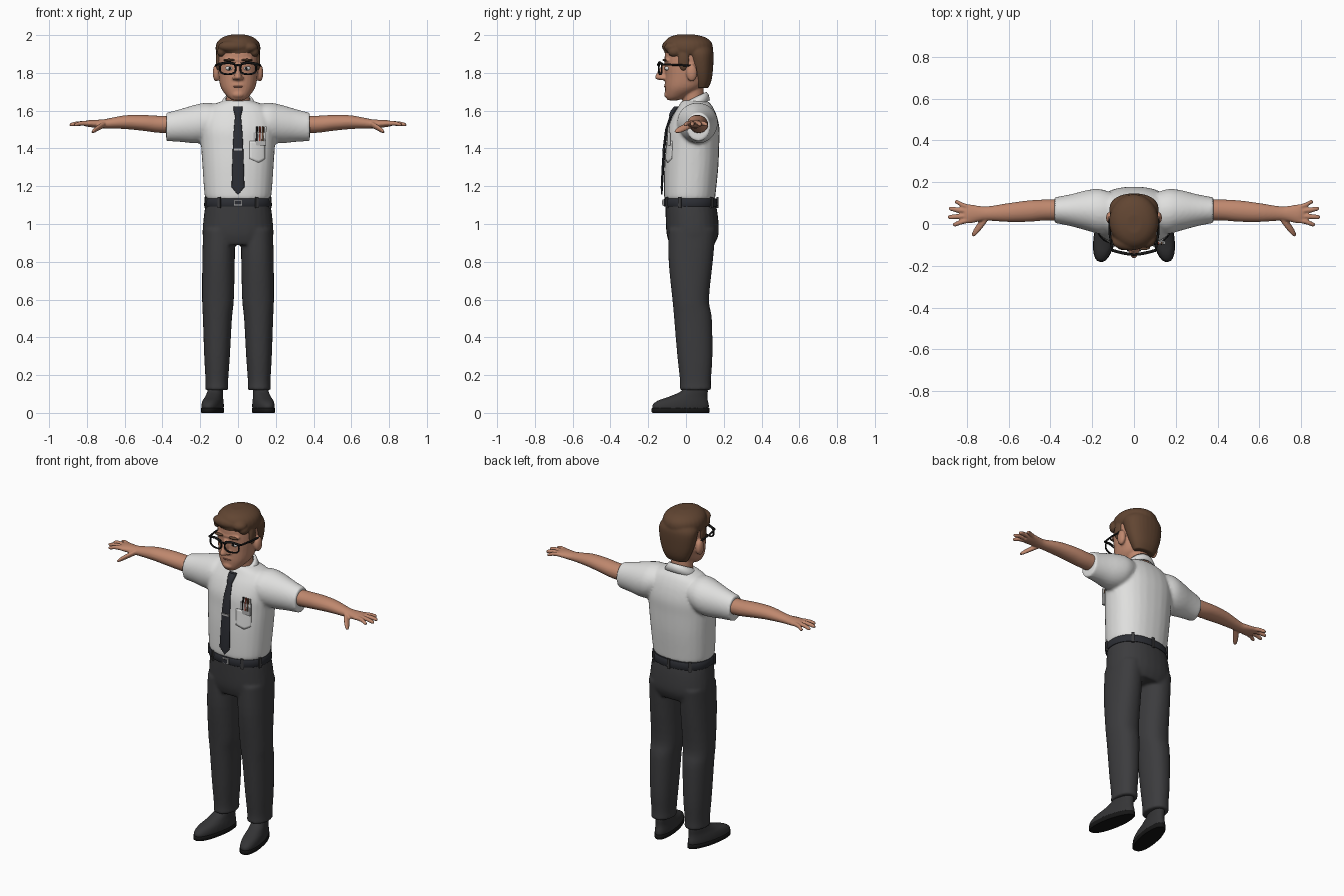
import bpy, bmesh
from math import sin, cos, pi, exp, copysign, radians
from mathutils import Matrix, Vector

if "Cube" in bpy.data.objects:
    bpy.data.objects.remove(bpy.data.objects["Cube"])


def material(name, *rgb):
    mat = bpy.data.materials.new(name)
    mat.use_nodes = True
    mat.diffuse_color = (*rgb, 1)
    shader = next(n for n in mat.node_tree.nodes if n.type == 'BSDF_PRINCIPLED')
    shader.inputs["Base Color"].default_value = (*rgb, 1)
    shader.inputs["Roughness"].default_value = 0.7
    return mat


WHITE = material("white cloth", .74, .74, .73)
CHARCOAL = material("charcoal cloth", .045, .045, .048)
LEATHER = material("dark leather", .035, .035, .037)
SKIN = material("skin", .52, .245, .155)
HAIR = material("brown hair", .12, .06, .032)
NAVY = material("dark tie", .025, .027, .034)
BLACK = material("black plastic", .008, .008, .008)
METAL = material("silver metal", .45, .45, .45)
LIP = material("lip", .33, .13, .09)
RED = material("red pen", .35, .06, .035)


def smooth_rows(rows, steps):
    """Pass a spline through rows of section values."""
    out = []
    for i in range(len(rows) - 1):
        a, b, c, d = (rows[max(0, min(len(rows) - 1, i + k))] for k in (-1, 0, 1, 2))
        for j in range(steps):
            t = j / steps
            out.append([q + .5 * t * (r - p + t * (2 * p - 5 * q + 4 * r - s + t * (3 * (q - r) + s - p)))
                        for p, q, r, s in zip(a, b, c, d)])
    return out + [rows[-1]]


def loft(bm, rows, axis='z', side=1, power=2.0, steps=4, n=28):
    """Rows are (position, centre, radius, centre, radius) along the axis."""
    rings = []
    for t, c1, r1, c2, r2 in smooth_rows(rows, steps):
        ring = []
        for k in range(n):
            a = 2 * pi * k / n
            u = c1 + max(r1, .001) * copysign(abs(cos(a)) ** (2 / power), cos(a))
            v = c2 + max(r2, .001) * copysign(abs(sin(a)) ** (2 / power), sin(a))
            p = (u, v, t) if axis == 'z' else (t, u, v)
            ring.append(bm.verts.new((p[0] * side, p[1], p[2])))
        rings.append(ring)
    for lo, hi in zip(rings, rings[1:]):
        for k in range(n):
            bm.faces.new((lo[k], lo[(k + 1) % n], hi[(k + 1) % n], hi[k]))
    bm.faces.new(rings[0])
    bm.faces.new(rings[-1])
    return [v for r in rings for v in r]


def ball(bm, centre, size):
    bmesh.ops.create_uvsphere(bm, u_segments=20, v_segments=12, radius=1,
                              matrix=Matrix.Translation(centre) @ Matrix.Diagonal((*size, 1)))


def block(bm, centre, size):
    bmesh.ops.create_cube(bm, size=1, matrix=Matrix.Translation(centre) @ Matrix.Diagonal((*size, 1)))


def finish(bm, name, mat, voxel=0, relax=4, smooth=True):
    """Make the object; a voxel size fuses its pieces into one skin."""
    bmesh.ops.recalc_face_normals(bm, faces=bm.faces)
    for f in bm.faces:
        f.smooth = smooth and len(f.verts) < 5
    mesh = bpy.data.meshes.new(name)
    bm.to_mesh(mesh)
    bm.free()
    mesh.materials.append(mat)
    obj = bpy.data.objects.new(name, mesh)
    bpy.context.collection.objects.link(obj)
    if voxel:
        fuse = obj.modifiers.new("fuse", 'REMESH')
        fuse.mode, fuse.voxel_size, fuse.use_smooth_shade = 'VOXEL', voxel, True
        soft = obj.modifiers.new("soften", 'SMOOTH')
        soft.factor, soft.iterations = .5, relax
    return obj


def tube(name, points, radius, mat, closed=False):
    curve = bpy.data.curves.new(name, 'CURVE')
    curve.dimensions, curve.bevel_depth, curve.bevel_resolution = '3D', radius, 2
    curve.use_fill_caps = True
    line = curve.splines.new('POLY')
    line.points.add(len(points) - 1)
    for p, co in zip(line.points, points):
        p.co = (*co, 1)
    line.use_cyclic_u = closed
    curve.materials.append(mat)
    bpy.context.collection.objects.link(bpy.data.objects.new(name, curve))


# Shirt: torso and two short sleeves
bm = bmesh.new()
loft(bm, [(1.13, 0, .17, .02, .133), (1.16, 0, .178, .02, .137), (1.3, 0, .188, .028, .143),
          (1.42, 0, .196, .035, .141), (1.5, 0, .2, .04, .138), (1.57, 0, .19, .046, .118),
          (1.62, 0, .155, .05, .092), (1.645, 0, .1, .047, .074), (1.655, 0, .07, .045, .06)], power=2.3)
for side in (1, -1):
    loft(bm, [(.08, .055, .085, 1.56, .07), (.16, .06, .107, 1.54, .102), (.22, .065, .098, 1.53, .103),
              (.3, .066, .077, 1.522, .088), (.36, .066, .065, 1.516, .078), (.38, .066, .063, 1.515, .076)],
         'x', side)
shirt = finish(bm, "shirt", WHITE, .009, 5)

# Collar: a folded band with two points at the front
bm = bmesh.new()
strip = []
for k in range(49):
    a = radians(5 + 350 * k / 48)
    near = min(a, 2 * pi - a)
    point = exp(-((near - .62) / .3) ** 2)
    top = 1.668 - .032 * cos(a)
    low = top - .045 - .04 * point
    strip.append([bm.verts.new((r * sin(a), .042 - q * cos(a), z)) for r, q, z in (
        (.069, .066, top), (.082, .078, top - .015), (.1 + .02 * point, .085 + .042 * point, low))])
for p, q in zip(strip, strip[1:]):
    for k in (0, 1):
        bm.faces.new((p[k], q[k], q[k + 1], p[k + 1]))
collar = finish(bm, "collar", WHITE)
collar.modifiers.new("thickness", 'SOLIDIFY').thickness = .01

# Chest pocket, laid on the shirt
bm = bmesh.new()
grid = [[bm.verts.new((.06 + .1 * i / 8, -.1, 1.44 - (.095 + .02 * (1 - abs(i - 4) / 4)) * j / 8))
         for i in range(9)] for j in range(9)]
for r, q in zip(grid, grid[1:]):
    for i in range(8):
        bm.faces.new((r[i], r[i + 1], q[i + 1], q[i]))
pocket = finish(bm, "chest_pocket", WHITE)
wrap = pocket.modifiers.new("lay", 'SHRINKWRAP')
wrap.target, wrap.wrap_mode, wrap.offset = shirt, 'ABOVE_SURFACE', .004
pocket.modifiers.new("thickness", 'SOLIDIFY').thickness = .006

# Pens and their sleeve in the pocket
bm = bmesh.new()
block(bm, (.115, -.089, 1.45), (.066, .016, .07))
finish(bm, "pen_sleeve", METAL, smooth=False)
for x, mat in ((.098, BLACK), (.115, RED), (.13, HAIR), (.143, WHITE)):
    tube("pen", [(x, -.095, 1.44), (x + .002, -.091, 1.515)], .0055, mat)

# Tie with knot and clip
bm = bmesh.new()
loft(bm, [(1.157, 0, .003, -.128, .004), (1.195, 0, .034, -.128, .006), (1.3, 0, .031, -.122, .007),
          (1.42, 0, .027, -.114, .007), (1.5, 0, .022, -.104, .007), (1.59, 0, .014, -.073, .008)], steps=1)
loft(bm, [(1.57, 0, .015, -.079, .012), (1.6, 0, .023, -.065, .016), (1.622, 0, .024, -.045, .016)], steps=2)
finish(bm, "tie", NAVY)
bm = bmesh.new()
block(bm, (0, -.12, 1.395), (.05, .014, .01))
finish(bm, "tie_clip", METAL, smooth=False)

# Trousers
bm = bmesh.new()
loft(bm, [(1.13, 0, .168, .022, .131), (1.05, 0, .18, .03, .138), (.95, 0, .188, .035, .138),
          (.89, 0, .178, .032, .118)], power=2.3)
for side in (1, -1):
    loft(bm, [(.97, .1, .085, .033, .125), (.8, .103, .086, .025, .117), (.6, .106, .084, .025, .097),
              (.5, .109, .077, .037, .1), (.3, .111, .068, .047, .093), (.17, .112, .06, .05, .082),
              (.12, .112, .062, .05, .084)], side=side, power=2.2)
finish(bm, "trousers", CHARCOAL, .009, 4)

# Belt, loops and buckle
bm = bmesh.new()
loft(bm, [(1.092, 0, .177, .024, .139), (1.096, 0, .18, .024, .142), (1.132, 0, .177, .023, .14),
          (1.136, 0, .174, .023, .137)], steps=1, power=2.3, n=48)
finish(bm, "belt", NAVY)
bm = bmesh.new()
for a in (-60, -120, -90 + 140, 90, 130, -20, 200):
    c, s = cos(radians(a)), sin(radians(a))
    place = Vector((.18 * copysign(abs(c) ** .87, c), .024 + .142 * copysign(abs(s) ** .87, s), 1.114))
    bmesh.ops.create_cube(bm, size=1, matrix=Matrix.Translation(place) @ Matrix.Rotation(radians(a), 4, 'Z')
                          @ Matrix.Diagonal((.01, .016, .06, 1)))
finish(bm, "belt_loops", CHARCOAL, smooth=False)
bm = bmesh.new()
block(bm, (0, -.118, 1.114), (.042, .014, .034))
finish(bm, "belt_buckle", METAL, smooth=False)
bm = bmesh.new()
block(bm, (0, -.121, 1.114), (.03, .014, .022))
finish(bm, "buckle_centre", NAVY, smooth=False)

# Shoes and soles, toes turned out
SHOE = [(.015, 0, .05, -.03, .15), (.04, 0, .052, -.03, .153), (.065, 0, .049, -.018, .135),
        (.085, 0, .044, .01, .105), (.115, 0, .041, .045, .072), (.15, 0, .038, .052, .062)]
SOLE = [(0, 0, .05, -.03, .151), (.004, 0, .054, -.03, .156), (.024, 0, .054, -.03, .156), (.028, 0, .05, -.03, .15)]
for name, rows, mat, voxel in (("shoes", SHOE, LEATHER, .007), ("soles", SOLE, BLACK, 0)):
    bm = bmesh.new()
    for side in (1, -1):
        verts = loft(bm, rows, steps=4 if voxel else 1, power=2.3)
        for v in verts:
            v.co.x *= 1 - 1.1 * max(0, v.co.y)
        turn = Matrix.Translation((.118 * side, .05, 0)) @ Matrix.Rotation(radians(11 * side), 4, 'Z')
        bmesh.ops.transform(bm, verts=verts, matrix=turn @ Matrix.Translation((0, -.05, 0)))
    finish(bm, name, mat, voxel, 3)
for side in (1, -1):
    for y, z in ((-.055, .088), (-.035, .1), (-.015, .11)):
        x = side * (.118 + .19 * (.05 - y))
        tube("shoelace", [(x - .024, y, z - .008), (x, y - .006, z), (x + .024, y, z - .008)], .004, BLACK)

# Arms and hands
bm = bmesh.new()
FINGERS = ((.079, .858, .105), (.06, .887, .073), (.038, .892, .033), (.019, .868, -.002))
for side in (1, -1):
    loft(bm, [(.3, .067, .05, 1.525, .046), (.42, .067, .05, 1.528, .045), (.5, .062, .051, 1.535, .042),
              (.6, .055, .045, 1.539, .036), (.7, .05, .034, 1.531, .025), (.74, .049, .037, 1.53, .022),
              (.79, .048, .046, 1.532, .018), (.815, .048, .038, 1.531, .012)], 'x', side)
    for root, tip_x, tip_y in FINGERS:
        mid = (.79 + tip_x) / 2
        loft(bm, [(.785, root, .012, 1.532, .013), (mid, (root + tip_y) / 2, .012, 1.533, .012),
                  (tip_x - .012, tip_y, .011, 1.527, .01), (tip_x, tip_y, .005, 1.525, .005)], 'x', side, n=14)
    loft(bm, [(.705, .03, .022, 1.528, .016), (.735, -.005, .026, 1.512, .016),
              (.762, -.038, .021, 1.495, .013), (.775, -.052, .008, 1.486, .006)], 'x', side, n=16)
finish(bm, "arms_and_hands", SKIN, .005, 3)

# Head with neck, nose, brow and ears
bm = bmesh.new()
loft(bm, [(1.655, 0, .03, -.068, .028), (1.675, 0, .057, -.05, .056), (1.72, 0, .09, -.015, .096),
          (1.78, 0, .103, 0, .11), (1.85, 0, .108, .004, .117), (1.92, 0, .103, .008, .117),
          (1.96, 0, .08, .01, .09), (1.98, 0, .04, .01, .05)], power=2.25)
loft(bm, [(1.58, 0, .068, .045, .06), (1.68, 0, .062, .038, .058), (1.74, 0, .062, .03, .06)])
loft(bm, [(1.762, 0, .014, -.118, .024), (1.773, 0, .023, -.128, .036), (1.8, 0, .016, -.12, .034),
          (1.845, 0, .014, -.105, .022)])
ball(bm, (0, -.1, 1.685), (.03, .016, .018))
ball(bm, (0, -.1, 1.735), (.04, .014, .018))
ball(bm, (0, -.098, 1.868), (.08, .018, .014))
for side in (1, -1):
    ball(bm, (side * .115, .03, 1.8), (.019, .029, .046))
    ball(bm, (side * .02, -.12, 1.772), (.011, .015, .01))
finish(bm, "head", SKIN, .006, 3)

# Hair: cap, back, sideburns and a swept fringe
bm = bmesh.new()
loft(bm, [(1.897, 0, .112, .012, .122), (1.93, 0, .119, .012, .131), (1.965, 0, .109, .01, .123),
          (1.99, 0, .078, .006, .092), (2.003, 0, .035, 0, .045)])
loft(bm, [(1.72, 0, .066, .085, .033), (1.76, 0, .087, .085, .05), (1.82, 0, .107, .08, .063),
          (1.9, 0, .118, .069, .077), (1.94, 0, .1, .05, .085)], power=2.2)
for side in (1, -1):
    ball(bm, (side * .104, -.012, 1.865), (.014, .03, .055))
    ball(bm, (side * .085, -.062, 1.912), (.026, .035, .028))
ball(bm, (-.02, -.085, 1.94), (.085, .042, .034))
ball(bm, (.06, -.07, 1.935), (.045, .045, .03))
finish(bm, "hair", HAIR, .006, 3)

# Eyes, brows and mouth
for name, mat, centre, size in (("eye", WHITE, (.045, -.096, 1.824), (.021, .017, .012)),
                                ("pupil", BLACK, (.044, -.111, 1.824), (.007, .004, .008)),
                                ("eyebrow", HAIR, (.048, -.113, 1.868), (.03, .012, .007))):
    bm = bmesh.new()
    for side in (1, -1):
        ball(bm, (side * centre[0], *centre[1:]), size)
    finish(bm, name + "s", mat)
bm = bmesh.new()
ball(bm, (0, -.109, 1.727), (.028, .007, .005))
finish(bm, "mouth", LIP)

# Glasses: rims, bridge and temples
for side in (1, -1):
    rim = []
    for k in range(28):
        a = 2 * pi * k / 28
        u, v = (copysign(abs(f) ** .75, f) for f in (cos(a), sin(a)))
        rim.append((side * (.054 + .042 * u), -.136 + .008 * u, 1.823 + .03 * v))
    tube("glasses_rim", rim, .0048, BLACK, True)
    tube("glasses_brow_bar", [(side * .016, -.145, 1.848), (side * .055, -.139, 1.855),
                              (side * .104, -.126, 1.846)], .007, BLACK)
    tube("glasses_temple", [(side * .104, -.126, 1.845), (side * .116, -.05, 1.842),
                            (side * .118, .035, 1.838)], .0052, BLACK)
tube("glasses_bridge", [(-.018, -.144, 1.838), (0, -.149, 1.843), (.018, -.144, 1.838)], .005, BLACK)
